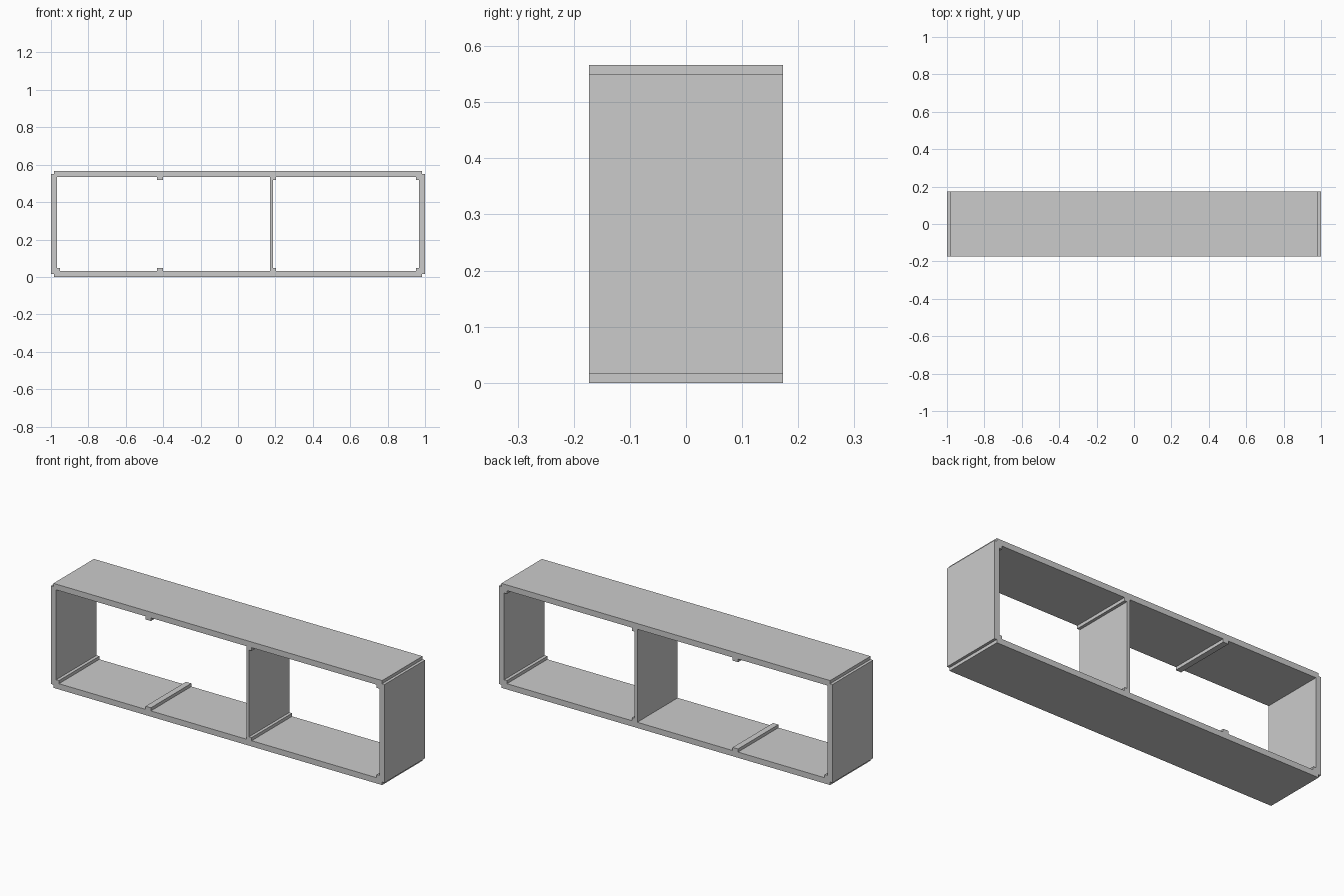
import bpy, bmesh

if "Cube" in bpy.data.objects:
    bpy.data.objects.remove(bpy.data.objects["Cube"])

D = 0.173           # half depth
H = 0.566           # overall height
T = 0.031           # panel thickness
C = 0.017           # cleat and rebate size
INNER = 1 - T       # inner face of the side panels


def extrude_profile(name, points):
    """Closed x-z profile extruded through the full depth."""
    bm = bmesh.new()
    face = bm.faces.new([bm.verts.new((x, -D, z)) for x, z in points])
    ext = bmesh.ops.extrude_face_region(bm, geom=[face])
    verts = [v for v in ext["geom"] if isinstance(v, bmesh.types.BMVert)]
    bmesh.ops.translate(bm, verts=verts, vec=(0, 2 * D, 0))
    bmesh.ops.recalc_face_normals(bm, faces=bm.faces)
    mesh = bpy.data.meshes.new(name)
    bm.to_mesh(mesh)
    bm.free()
    obj = bpy.data.objects.new(name, mesh)
    bpy.context.collection.objects.link(obj)
    return obj


def bar(name, x0, x1, z0, z1):
    return extrude_profile(name, [(x0, z0), (x1, z0), (x1, z1), (x0, z1)])


# Top and bottom panels, stopping short of the outer side faces
R = 0.985
bar("bottom_panel", -R, R, 0, T)
bar("top_panel", -R, R, H - T, H)

# Rebated side panels wrapping over the ends of the top and bottom
side = [(INNER, T), (R, T), (R, C), (1, C),
        (1, H - C), (R, H - C), (R, H - T), (INNER, H - T)]
for name, s in (("left_side", -1), ("right_side", 1)):
    extrude_profile(name, [(s * x, z) for x, z in side])

# Upright divider
bar("divider", 0.171, 0.187, T, H - T)

# Cleats: (part, x start, x end, has a top piece)
cleats = [
    ("left_cleat", -INNER, -INNER + C, False),
    ("middle_cleat", -0.433, -0.401, True),
    ("divider_cleat", 0.187, 0.203, True),
    ("right_cleat", INNER - C, INNER, True),
]
for name, x0, x1, has_top in cleats:
    bar(name + "_bottom", x0, x1, T, T + C)
    if has_top:
        bar(name + "_top", x0, x1, H - T - C, H - T)
